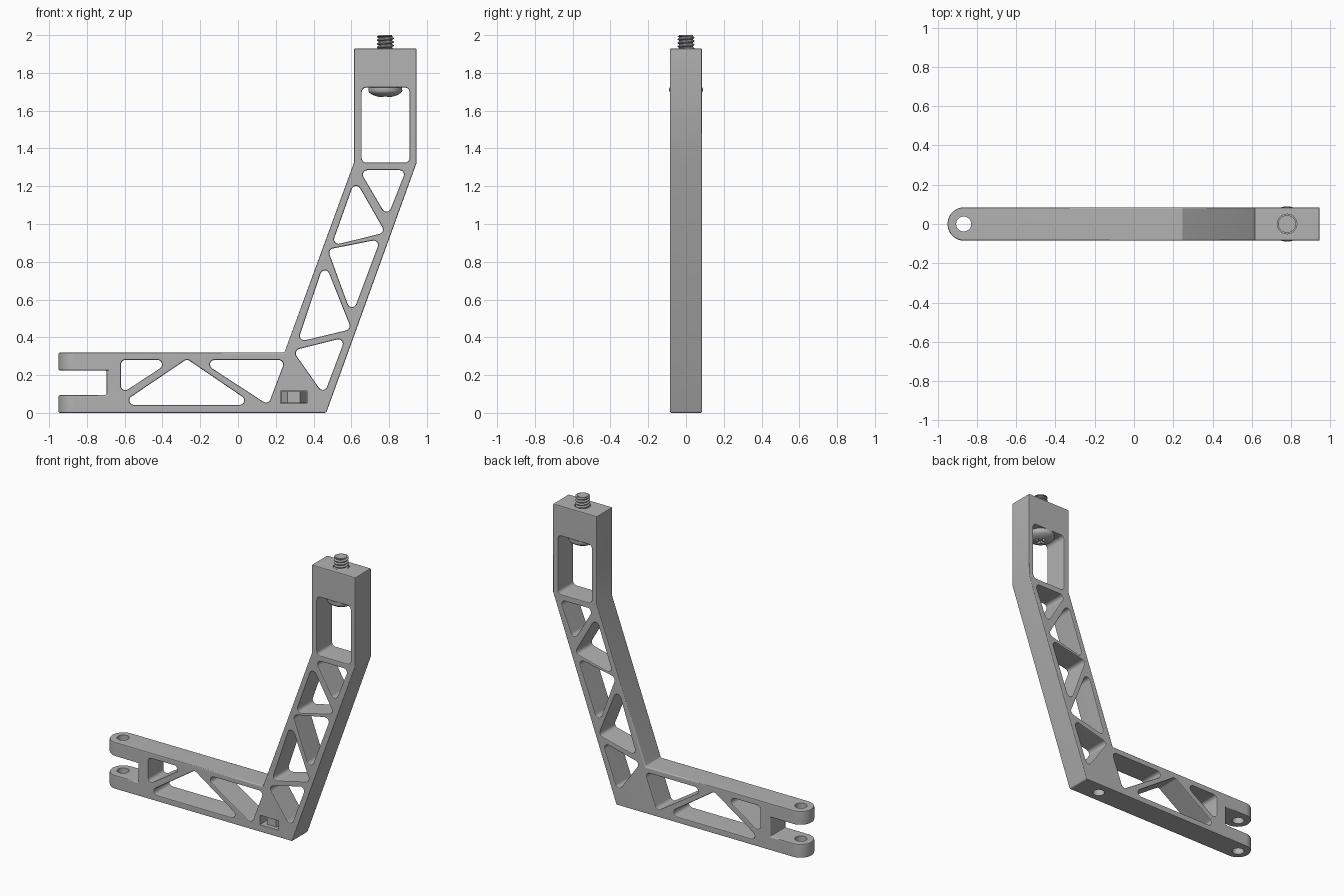
import bpy, bmesh, math
from mathutils import Vector, Matrix

cube = bpy.data.objects.get("Cube")
if cube:
    bpy.data.objects.remove(cube, do_unlink=True)

HALF = 0.085          # half the thickness of the bracket
BOLT_X, NUT_X = 0.78, 0.295


def material(name, color):
    m = bpy.data.materials.new(name)
    m.use_nodes = True
    m.diffuse_color = color
    m.node_tree.nodes["Principled BSDF"].inputs["Base Color"].default_value = color
    return m


GREY = material("bracket grey", (0.45, 0.45, 0.45, 1))


def make(name, bm):
    bmesh.ops.recalc_face_normals(bm, faces=bm.faces)
    mesh = bpy.data.meshes.new(name)
    bm.to_mesh(mesh)
    bm.free()
    mesh.materials.append(GREY)
    ob = bpy.data.objects.new(name, mesh)
    bpy.context.collection.objects.link(ob)
    return ob


def apply(ob, kind, **settings):
    mod = ob.modifiers.new(kind.lower(), kind)
    for key, value in settings.items():
        setattr(mod, key, value)
    bpy.context.view_layer.objects.active = ob
    bpy.ops.object.modifier_apply(modifier=mod.name)


def cut(ob, cutter):
    apply(ob, 'BOOLEAN', operation='DIFFERENCE', solver='EXACT', object=cutter)
    bpy.data.objects.remove(cutter, do_unlink=True)


def smooth(ob, angle=40):
    bpy.ops.object.select_all(action='DESELECT')
    ob.select_set(True)
    bpy.context.view_layer.objects.active = ob
    bpy.ops.object.shade_smooth_by_angle(angle=math.radians(angle))


def prism(points, half):
    """Extrude an (x, z) outline through the thickness."""
    bm = bmesh.new()
    face = bm.faces.new([bm.verts.new((x, -half, z)) for x, z in points])
    ext = bmesh.ops.extrude_face_region(bm, geom=[face])
    moved = [v for v in ext["geom"] if isinstance(v, bmesh.types.BMVert)]
    bmesh.ops.translate(bm, verts=moved, vec=(0, 2 * half, 0))
    return bm


def rounded(points, radius, steps=6):
    """Replace each corner of a convex outline with an arc."""
    out = []
    pts = [Vector(p) for p in points]
    for i, p in enumerate(pts):
        a = (pts[i - 1] - p).normalized()
        b = (pts[(i + 1) % len(pts)] - p).normalized()
        half = a.angle(b) / 2
        centre = p + (a + b).normalized() * radius / math.sin(half)
        start = p + a * radius / math.tan(half) - centre
        end = p + b * radius / math.tan(half) - centre
        sweep = math.pi - 2 * half
        for k in range(steps + 1):
            t = k / steps
            arc = (start * math.sin((1 - t) * sweep) + end * math.sin(t * sweep)) / math.sin(sweep)
            out.append(centre + arc)
    return out


def cylinder(name, x, z0, z1, radius, sides=40, y=0):
    bm = bmesh.new()
    bmesh.ops.create_cone(bm, cap_ends=True, segments=sides, radius1=radius, radius2=radius,
                          depth=z1 - z0, matrix=Matrix.Translation((x, y, (z0 + z1) / 2)))
    return make(name, bm)


def box(name, centre, size):
    bm = bmesh.new()
    bmesh.ops.create_cube(bm, size=1, matrix=Matrix.Translation(centre) @ Matrix.Diagonal((*size, 1)))
    return make(name, bm)


# Bracket body: forked arm, leaning leg and upright head
outline = [(-0.95, 0), (0.467, 0), (0.946, 1.325), (0.946, 1.93), (0.614, 1.93), (0.614, 1.325),
           (0.246, 0.32), (-0.95, 0.32), (-0.95, 0.225), (-0.695, 0.225), (-0.695, 0.095), (-0.95, 0.095)]
bm = prism(outline, HALF)
tips = [e for e in bm.edges if all(v.co.x < -0.94 for v in e.verts)
        and abs(e.verts[0].co.y - e.verts[1].co.y) < 0.001]
bmesh.ops.bevel(bm, geom=tips, offset=HALF - 0.0005, segments=10, profile=0.5, affect='EDGES')
body = make("bracket_body", bm)

# Lightening windows between the struts
windows = [
    [(-0.62, 0.28), (-0.345, 0.28), (-0.62, 0.10)],
    [(-0.27, 0.285), (-0.63, 0.042), (0.087, 0.042)],
    [(-0.205, 0.28), (0.25, 0.28), (0.16, 0.042)],
    [(0.29, 0.33), (0.57, 0.40), (0.455, 0.095)],
    [(0.458, 0.80), (0.315, 0.375), (0.60, 0.443)],
    [(0.475, 0.865), (0.755, 0.92), (0.603, 0.515)],
    [(0.62, 1.235), (0.495, 0.885), (0.78, 0.955)],
    [(0.643, 1.285), (0.89, 1.285), (0.79, 1.035)],
    [(0.655, 1.325), (0.908, 1.325), (0.908, 1.722), (0.655, 1.722)],
]
for shape in windows:
    cut(body, make("window_cutter", prism(rounded(shape, 0.024), 0.2)))

# Softened rims
apply(body, 'BEVEL', width=0.008, segments=2, limit_method='ANGLE',
      angle_limit=math.radians(35), use_clamp_overlap=False)

# Pivot hole, bolt hole, nut pocket and the hole below it
cut(body, cylinder("pivot_cutter", -0.868, -0.1, 0.5, 0.038))
cut(body, cylinder("bolt_cutter", BOLT_X, 1.6, 2.1, 0.05))
cut(body, box("pocket_cutter", (NUT_X, -0.07, 0.0825), (0.14, 0.27, 0.065)))
cut(body, cylinder("lower_bolt_cutter", NUT_X, -0.1, 0.2, 0.038))
smooth(body)
body.modifiers.new("weighted_normals", 'WEIGHTED_NORMAL').keep_sharp = True

# Captive hexagonal nut
nut = cylinder("captive_nut", NUT_X, 0.052, 0.112, 0.068, sides=6)
nut.data.transform(Matrix.Translation((NUT_X, 0, 0)) @ Matrix.Rotation(math.pi / 6, 4, 'Z')
                   @ Matrix.Translation((-NUT_X, 0, 0)))
cut(nut, cylinder("nut_cutter", NUT_X, 0, 0.2, 0.036))
smooth(nut)

# Domed bolt head with a cross recess underneath
bm = bmesh.new()
profile = [(0, 1.722), (0.088, 1.722), (0.09, 1.705), (0.083, 1.694), (0.066, 1.683), (0.04, 1.674), (0, 1.67)]
verts = [bm.verts.new((r, 0, z)) for r, z in profile]
edges = [bm.edges.new(pair) for pair in zip(verts, verts[1:])]
bmesh.ops.spin(bm, geom=verts + edges, cent=(0, 0, 0), axis=(0, 0, 1), angle=2 * math.pi, steps=40)
bmesh.ops.remove_doubles(bm, verts=bm.verts, dist=0.0005)
bmesh.ops.translate(bm, verts=bm.verts, vec=(BOLT_X, 0, 0))
head = make("bolt_head", bm)
for size in ((0.08, 0.018, 0.04), (0.018, 0.08, 0.04)):
    cut(head, box("recess_cutter", (BOLT_X, 0, 1.67), size))
smooth(head)

# Bolt core and helical thread
smooth(cylinder("bolt_core", BOLT_X, 1.71, 2.0, 0.036))
bm = bmesh.new()
turn, pitch, top = 32, 0.019, 1.996
rows = []
for i in range(turn * 9):
    angle = 2 * math.pi * i / turn
    z = 1.84 + pitch * i / turn
    rows.append([bm.verts.new((BOLT_X + r * math.cos(angle), r * math.sin(angle), min(z + dz, top)))
                 for r, dz in ((0.034, 0), (0.045, 0.4 * pitch), (0.045, 0.6 * pitch), (0.034, pitch))])
for low, high in zip(rows, rows[1:]):
    for k in range(3):
        bm.faces.new((low[k], high[k], high[k + 1], low[k + 1]))
bmesh.ops.dissolve_degenerate(bm, dist=0.0001, edges=bm.edges)
smooth(make("bolt_thread", bm), 35)
